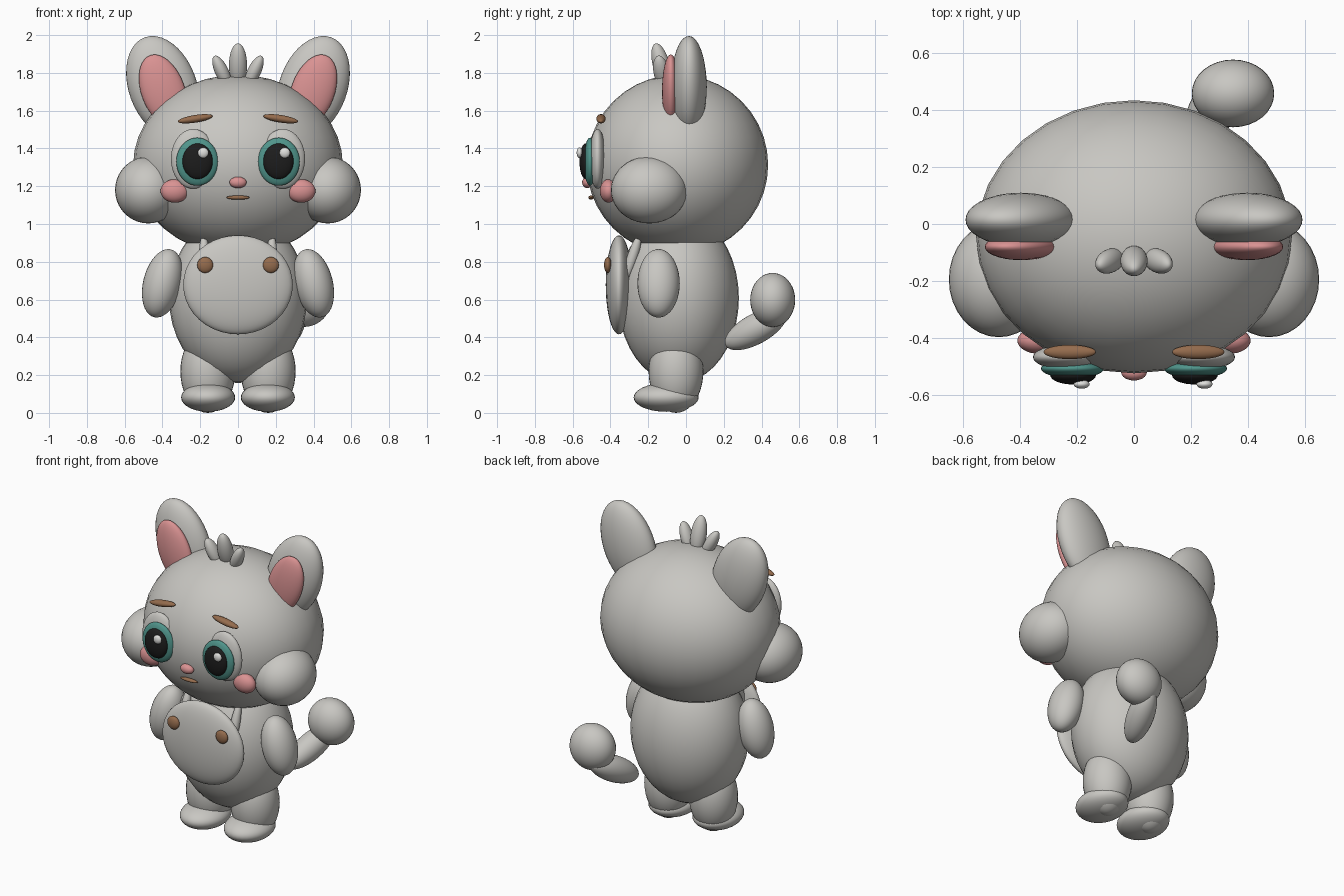
import bpy
from math import radians
from mathutils import Vector

cube = bpy.data.objects.get("Cube")
if cube:
    bpy.data.objects.remove(cube, do_unlink=True)


def material(name, r, g, b):
    m = bpy.data.materials.new(name)
    m.use_nodes = True
    m.diffuse_color = (r, g, b, 1)
    bsdf = next(n for n in m.node_tree.nodes if n.type == 'BSDF_PRINCIPLED')
    bsdf.inputs["Base Color"].default_value = (r, g, b, 1)
    bsdf.inputs["Roughness"].default_value = 0.7
    return m


FUR = material("light grey fur", 0.58, 0.57, 0.54)
PINK = material("soft pink", 0.70, 0.29, 0.29)
TEAL = material("teal iris", 0.08, 0.30, 0.26)
BLACK = material("pupil black", 0.012, 0.012, 0.012)
BROWN = material("warm brown", 0.30, 0.15, 0.075)
WHITE = material("eye glint white", 0.75, 0.75, 0.73)


def blob(name, mat, loc, radii, tilt=(0, 0, 0)):
    """Smooth ellipsoid; tilt in degrees."""
    bpy.ops.mesh.primitive_uv_sphere_add(segments=32, ring_count=20, location=loc)
    ob = bpy.context.object
    ob.name = ob.data.name = name
    ob.scale = radii
    ob.rotation_euler = [radians(a) for a in tilt]
    ob.data.materials.append(mat)
    bpy.ops.object.shade_smooth()
    return ob


def pair(name, mat, loc, radii, tilt=(0, 0, 0)):
    """Left part on +x and its mirrored right twin."""
    for side, s in (("left", 1), ("right", -1)):
        blob(f"{side}_{name}", mat, (s * loc[0], loc[1], loc[2]), radii,
             (tilt[0], s * tilt[1], s * tilt[2]))


# Head and torso
blob("head", FUR, (0, -0.045, 1.313), (0.555, 0.48, 0.477))
blob("body", FUR, (0, -0.04, 0.608), (0.365, 0.32, 0.45))

# Bib with straps and buttons
blob("bib", FUR, (0, -0.355, 0.678), (0.29, 0.07, 0.262))
pair("bib_strap", FUR, (0.18, -0.285, 0.82), (0.028, 0.028, 0.13), (-18, 0, 0))
pair("bib_button", BROWN, (0.174, -0.414, 0.783), (0.042, 0.02, 0.042))

# Limbs
pair("arm", FUR, (0.40, -0.145, 0.686), (0.102, 0.112, 0.185), (0, -14, 0))
pair("leg", FUR, (0.16, -0.053, 0.22), (0.145, 0.145, 0.22))
pair("foot", FUR, (0.158, -0.105, 0.082), (0.143, 0.172, 0.076))

# Tail with a ball tip
tail = blob("tail", FUR, (0.26, 0.37, 0.445), (0.08, 0.08, 0.19))
tail.rotation_euler = Vector((0.3, 0.85, 0.47)).to_track_quat('Z', 'Y').to_euler()
blob("tail_tip", FUR, (0.348, 0.459, 0.598), (0.145, 0.119, 0.143))

# Ears
pair("ear", FUR, (0.398, 0.015, 1.725), (0.18, 0.095, 0.28), (0, 20, 0))
pair("inner_ear", PINK, (0.397, -0.08, 1.705), (0.115, 0.047, 0.2), (0, 20, 0))

# Hair tuft
blob("middle_tuft", FUR, (0, -0.13, 1.84), (0.048, 0.045, 0.12), (15, 0, 0))
pair("side_tuft", FUR, (0.085, -0.13, 1.805), (0.036, 0.042, 0.095), (10, 25, 0))

# Cheeks
pair("cheek", FUR, (0.475, -0.195, 1.18), (0.176, 0.203, 0.177))
pair("blush", PINK, (0.335, -0.41, 1.175), (0.075, 0.046, 0.062))

# Eyes: rim, iris, pupil
pair("eye_rim", FUR, (0.237, -0.468, 1.345), (0.118, 0.044, 0.158))
pair("iris", TEAL, (0.216, -0.508, 1.33), (0.111, 0.034, 0.127))
pair("pupil", BLACK, (0.214, -0.532, 1.332), (0.08, 0.032, 0.094))

# Glints sit on the same side of both eyes
for side, x in (("left", 0.248), ("right", -0.184)):
    blob(f"{side}_eye_glint", WHITE, (x, -0.563, 1.377), (0.028, 0.016, 0.028))

# Brows, nose and mouth
pair("brow", BROWN, (0.226, -0.45, 1.557), (0.093, 0.025, 0.02), (0, 9, 0))
blob("nose", PINK, (0, -0.522, 1.22), (0.045, 0.028, 0.03))
blob("mouth", BROWN, (0, -0.502, 1.14), (0.062, 0.014, 0.011))
